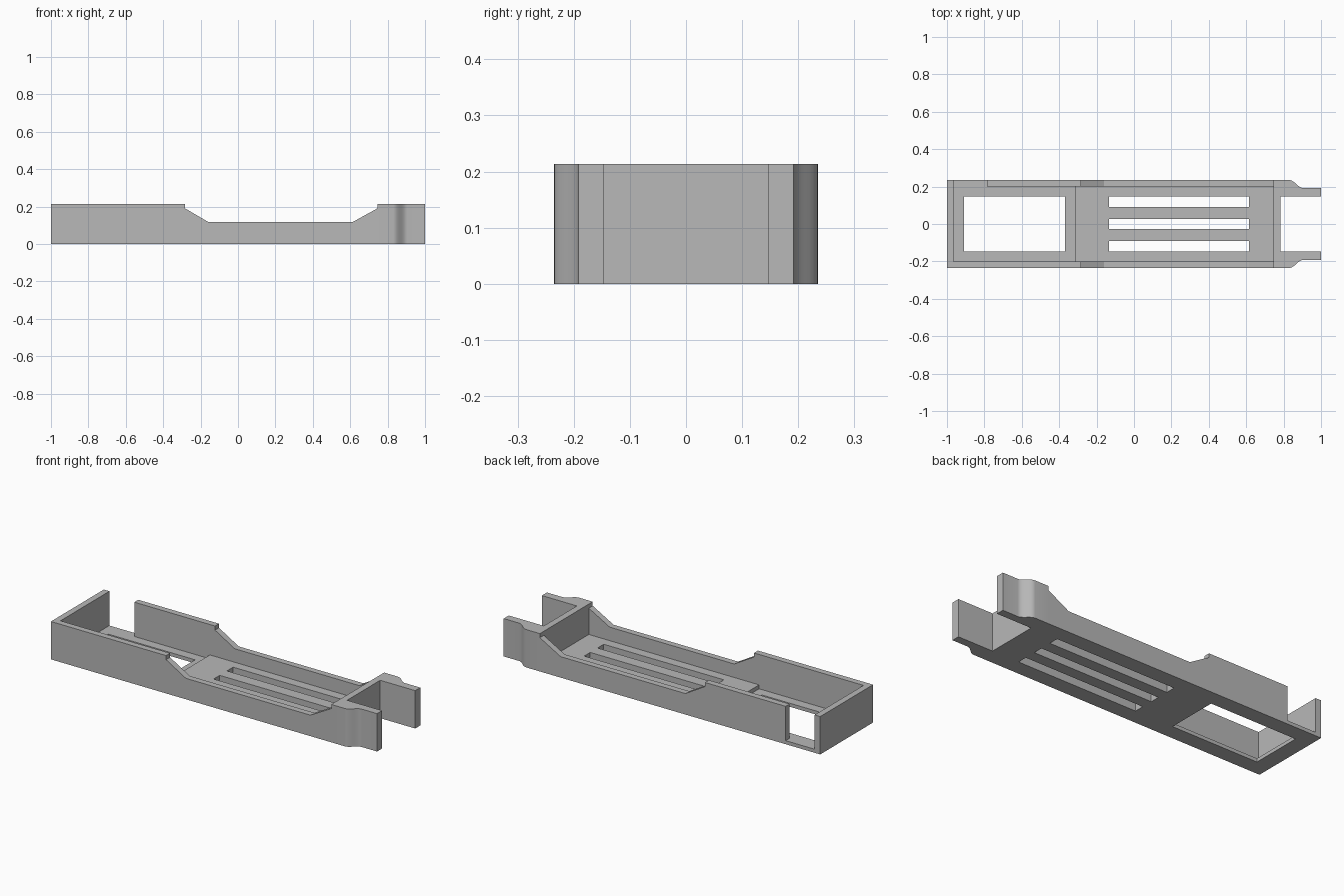
import bpy
import bmesh
import math

cube = bpy.data.objects.get("Cube")
if cube:
    bpy.data.objects.remove(cube, do_unlink=True)

# Main dimensions
HEIGHT = 0.213
OUT, INN = 0.235, 0.2        # outer and inner faces of the side walls
HOLE = 0.147                 # half width of the floor openings
LEFT, LEFT_IN = -1.0, -0.965
STEP, CROSS, CROSS_OUT = -0.315, 0.745, 0.782
LOW_FLOOR, HIGH_FLOOR = 0.02, 0.042

grey = bpy.data.materials.new("plain grey")
grey.use_nodes = True
grey.diffuse_color = (0.48, 0.48, 0.48, 1)
grey.node_tree.nodes["Principled BSDF"].inputs["Base Color"].default_value = (0.48, 0.48, 0.48, 1)


def finish(bm, name):
    bmesh.ops.recalc_face_normals(bm, faces=bm.faces)
    mesh = bpy.data.meshes.new(name)
    bm.to_mesh(mesh)
    bm.free()
    mesh.materials.append(grey)
    obj = bpy.data.objects.new(name, mesh)
    bpy.context.collection.objects.link(obj)
    return obj


def extrude(bm, faces, offset):
    res = bmesh.ops.extrude_face_region(bm, geom=faces, use_keep_orig=True)
    verts = [g for g in res["geom"] if isinstance(g, bmesh.types.BMVert)]
    bmesh.ops.translate(bm, verts=verts, vec=offset)


def prism(name, points, offset):
    """Closed outline pushed along an offset."""
    bm = bmesh.new()
    face = bm.faces.new([bm.verts.new(p) for p in points])
    extrude(bm, [face], offset)
    return finish(bm, name)


def box(name, x0, x1, y0, y1, z1):
    return prism(name, [(x0, y0, 0), (x1, y0, 0), (x1, y1, 0), (x0, y1, 0)], (0, 0, z1))


def plate(name, xs, ys, thick, is_hole):
    """Floor made from a grid of cells, leaving the openings out."""
    bm = bmesh.new()
    grid = [[bm.verts.new((x, y, 0)) for y in ys] for x in xs]
    for i in range(len(xs) - 1):
        for j in range(len(ys) - 1):
            if not is_hole(i, j):
                bm.faces.new((grid[i][j], grid[i + 1][j], grid[i + 1][j + 1], grid[i][j + 1]))
    extrude(bm, bm.faces[:], (0, 0, thick))
    return finish(bm, name)


def side_wall(name, start, y):
    """Wall with the lowered middle, seen from the side."""
    outline = [(start, 0), (CROSS, 0), (CROSS, 0.19), (0.615, 0.118),
               (-0.16, 0.118), (-0.283, 0.19), (-0.283, HEIGHT), (start, HEIGHT)]
    return prism(name, [(x, y, z) for x, z in outline], (0, OUT - INN, 0))


# Side walls; the back one starts after a gap
side_wall("front_wall", LEFT_IN, -OUT)
side_wall("back_wall", -0.785, INN)
box("end_wall", LEFT, LEFT_IN, -OUT, OUT, HEIGHT)
box("gap_sill", LEFT_IN, -0.785, INN, OUT, LOW_FLOOR)

# Lower floor with one large window
plate("window_floor", [LEFT_IN, -0.91, -0.37, STEP], [-INN, -HOLE, HOLE, INN],
      LOW_FLOOR, lambda i, j: i == 1 and j == 1)

# Raised floor with three long slots
plate("slotted_floor", [STEP, -0.133, 0.615, CROSS],
      [-INN, -HOLE, -0.092, -0.027, 0.027, 0.092, HOLE, INN],
      HIGH_FLOOR, lambda i, j: i == 1 and j % 2 == 1)

# Cross wall with two prongs that curve inward
half = [(CROSS, OUT)]
for k in range(11):
    t = k / 10
    half.append((0.83 + 0.075 * t, 0.192 + (OUT - 0.192) * (1 + math.cos(math.pi * t)) / 2))
half += [(1.0, 0.192), (1.0, HOLE), (CROSS_OUT, HOLE)]
plan = half + [(x, -y) for x, y in reversed(half)]
clip = prism("pronged_cross_wall", [(x, y, 0) for x, y in plan], (0, 0, HEIGHT))

# Smooth only the curved prong faces
bpy.ops.object.select_all(action="DESELECT")
clip.select_set(True)
bpy.context.view_layer.objects.active = clip
bpy.ops.object.shade_smooth_by_angle(angle=math.radians(25))
